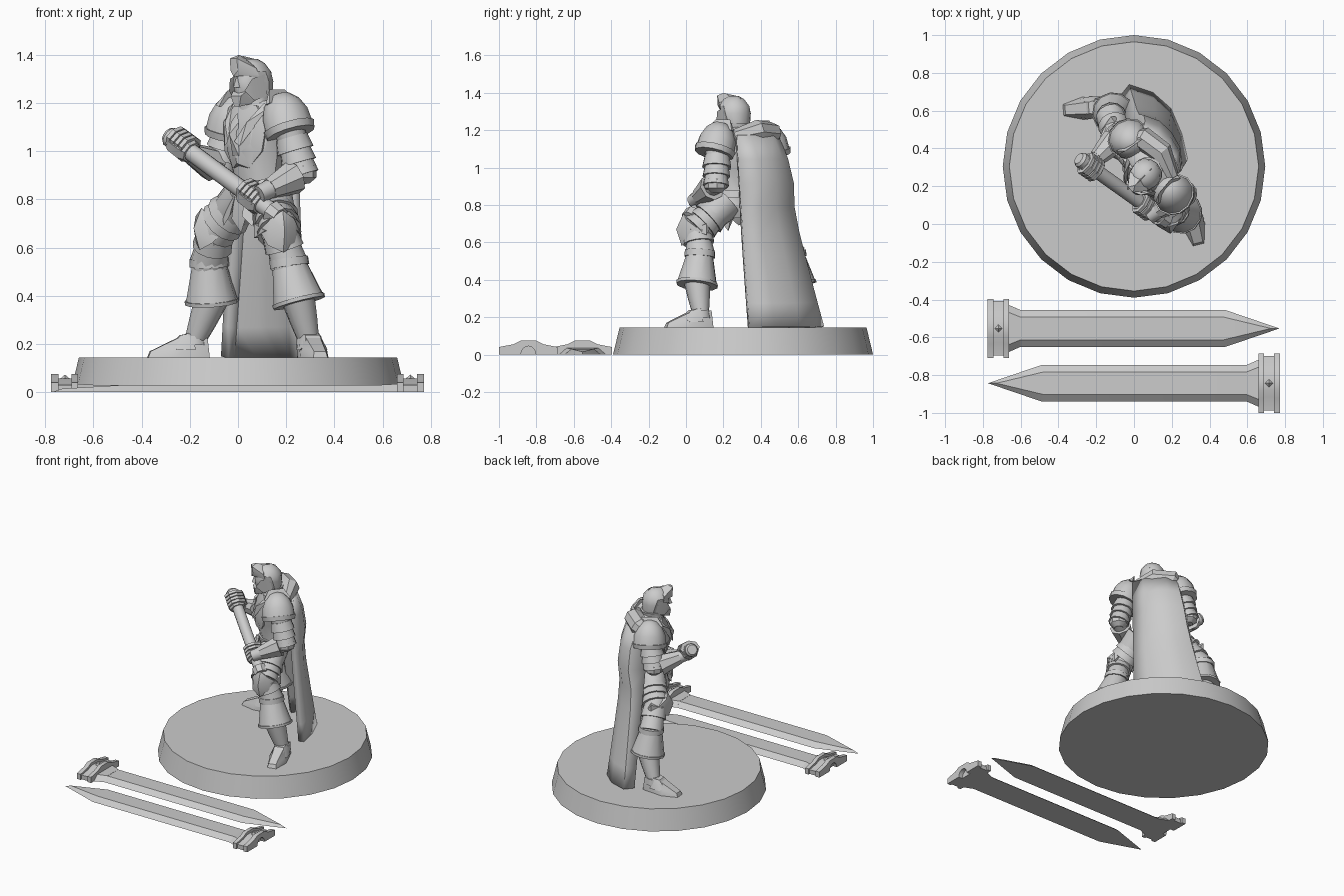
import bpy, bmesh, math
from mathutils import Vector, Matrix

cube = bpy.data.objects.get("Cube")
if cube:
    bpy.data.objects.remove(cube)

grey = bpy.data.materials.new("plain_grey")
grey.use_nodes = True
grey.diffuse_color = (0.6, 0.6, 0.6, 1)
grey.node_tree.nodes["Principled BSDF"].inputs["Base Color"].default_value = (0.6, 0.6, 0.6, 1)
parts = []


def place(loc=(0, 0, 0), yaw=0, pitch=0, roll=0):
    """Frame whose own front is -y, turned by yaw, then moved."""
    return (Matrix.Translation(loc) @ Matrix.Rotation(math.radians(yaw), 4, 'Z')
            @ Matrix.Rotation(math.radians(pitch), 4, 'X')
            @ Matrix.Rotation(math.radians(roll), 4, 'Y'))


def finish(name, bm, frame=Matrix()):
    bmesh.ops.recalc_face_normals(bm, faces=bm.faces)
    bm.transform(frame)
    me = bpy.data.meshes.new(name)
    bm.to_mesh(me)
    bm.free()
    ob = bpy.data.objects.new(name, me)
    bpy.context.scene.collection.objects.link(ob)
    me.materials.append(grey)
    parts.append(ob)
    return ob


def bridge(bm, rings, cap=True):
    n = len(rings[0])
    for a, b in zip(rings, rings[1:]):
        for i in range(n):
            j = (i + 1) % n
            bm.faces.new((a[i], a[j], b[j], b[i]))
    if cap:
        bm.faces.new(rings[0])
        bm.faces.new(rings[-1])


def stack(name, rings, frame=Matrix(), n=12):
    """Elliptical rings (z, half width, half depth, y shift) joined upward."""
    bm = bmesh.new()
    turn = [2 * math.pi * i / n for i in range(n)]
    bridge(bm, [[bm.verts.new((w * math.sin(t), s + d * math.cos(t), z)) for t in turn]
                for z, w, d, s in rings])
    return finish(name, bm, frame)


def tube(name, path, radii, n=12):
    """Round limb along a path of points."""
    path = [Vector(p) for p in path]
    bm, rings = bmesh.new(), []
    for i, (p, r) in enumerate(zip(path, radii)):
        q = (path[min(i + 1, len(path) - 1)] - path[max(i - 1, 0)]).to_track_quat('Z', 'Y')
        rings.append([bm.verts.new(p + q @ Vector((r * math.cos(t), r * math.sin(t), 0)))
                      for t in [2 * math.pi * k / n for k in range(n)]])
    bridge(bm, rings)
    return finish(name, bm)


def hull(name, pts, frame=Matrix(), mirror=True):
    """Convex plate through a few points, mirrored in x."""
    bm = bmesh.new()
    for x, y, z in pts:
        for s in ((1, -1) if mirror and x else (1,)):
            bm.verts.new((s * x, y, z))
    out = bmesh.ops.convex_hull(bm, input=bm.verts)
    bmesh.ops.delete(bm, geom=list({v for v in out["geom_interior"] if isinstance(v, bmesh.types.BMVert)}),
                     context='VERTS')
    bmesh.ops.dissolve_limit(bm, angle_limit=0.02, verts=bm.verts, edges=bm.edges)
    return finish(name, bm, frame)


def prism(name, outline, x0, x1, frame):
    bm = bmesh.new()
    bridge(bm, [[bm.verts.new((x, y, z)) for y, z in outline] for x in (x0, x1)])
    return finish(name, bm, frame)


def lames(name, a, b, ra, rb, count):
    """Overlapping armour bands from a to b."""
    a, b = Vector(a), Vector(b)
    for i in range(count):
        t, u = i / count, (i + 1.15) / count
        r = ra + (rb - ra) * t
        tube(f"{name}_{i + 1}", [a.lerp(b, t), a.lerp(b, u)], [r * 0.9, r * 1.05])


# Round stand
stack("stand", [(0, 0.695, 0.695, 0), (0.145, 0.66, 0.66, 0)], place((0, 0.305, 0)), 24)

# Two loose blades with their guards, lying flat
arch = [(0.04 * math.cos(t), 0.045 * math.sin(t)) for t in [math.pi * k / 8 for k in range(9)]]
rim = [(0.157, 0), (0.157, 0.04), (0.08, 0.055), (0.04, 0.075),
       (-0.04, 0.075), (-0.08, 0.055), (-0.157, 0.04), (-0.157, 0)]
core = [(y * 0.92, z * 0.75) for y, z in rim]
for label, f in (("first", place((-0.775, -0.553, 0))), ("second", place((0.772, -0.843, 0), 180))):
    blade = [(x, s * y, z) for s in (1, -1) for x, y, z in
             ((0.1, 0.097, 0), (1.26, 0.097, 0), (0.1, 0.06, 0.03), (1.25, 0.06, 0.03))]
    hull(label + "_blade", blade + [(1.545, 0, 0), (1.5, 0, 0.015)], f, False)
    hull(label + "_blade_root", [(x, s * y, z) for s in (1, -1) for x, y, z in
         ((0.1, 0.13, 0), (0.175, 0.097, 0), (0.1, 0.09, 0.035), (0.175, 0.06, 0.031))], f, False)
    prism(label + "_guard_outer_rim", rim + arch[::-1], 0, 0.03, f)
    prism(label + "_guard_core", core, 0.03, 0.085, f)
    prism(label + "_guard_inner_rim", rim, 0.085, 0.112, f)
    hull(label + "_guard_stud", [(0.03, 0, 0.05), (0.085, 0, 0.05), (0.057, 0.028, 0.05),
                                 (0.057, -0.028, 0.05), (0.057, 0, 0.073)], f, False)

# Legs: thigh, banded armour, knee plate, flared greave, shin and boot
legs = {
    "left": [(.13, .22, .82), (.17, .06, .67), (.21, .075, .54), (.25, .06, .385), (.295, .08, .21), 14, 12],
    "right": [(.04, .34, .82), (-.09, .47, .68), (-.12, .56, .54), (-.11, .585, .385), (-.18, .62, .21), -85, -55],
}
for side, (hip, knee, top, low, ankle, foot_yaw, knee_yaw) in legs.items():
    tube(side + "_thigh", [hip, knee, top], [0.098, 0.078, 0.066])
    mid = Vector(hip).lerp(Vector(knee), 0.4)
    lames(side + "_thigh_band", mid, knee, 0.094, 0.088, 3)
    lames(side + "_knee_band", knee, top, 0.08, 0.074, 2)
    f = place(knee, knee_yaw)
    hull(side + "_knee_plate", [(0.085, -0.01, 0), (0.05, -0.07, 0.05), (0, -0.115, 0.0), (0.06, -0.06, -0.06),
                                (0, -0.075, 0.085), (0, -0.085, -0.09)], f)
    hull(side + "_knee_wing", [(0.1, 0.03, 0.03), (0.1, 0.03, -0.03), (0.07, -0.05, 0.0), (0.085, 0.05, 0)], f)
    tube(side + "_greave", [top, low], [0.07, 0.107])
    rim_end = Vector(low) + (Vector(low) - Vector(top)) * 0.1
    tube(side + "_greave_rim", [low, rim_end], [0.113, 0.112])
    tube(side + "_greave_collar", [Vector(top) + Vector((0, 0, 0.015)), Vector(top).lerp(Vector(low), 0.12)],
         [0.082, 0.083])
    tube(side + "_shin", [low, Vector(low).lerp(Vector(ankle), 0.5), ankle], [0.07, 0.058, 0.043])
    f = place((ankle[0], ankle[1], 0.145), foot_yaw)
    hull(side + "_boot", [(0.035, 0.06, 0), (0.06, -0.09, 0), (0.03, -0.195, 0), (0.035, 0.05, 0.09), (0.032, -0.03, 0.1),
                          (0.05, -0.1, 0.04), (0.025, -0.185, 0.025)], f)
    hull(side + "_boot_plate", [(0.055, 0.0, 0.03), (0.06, -0.075, 0.03), (0.04, -0.01, 0.1), (0.03, -0.06, 0.092),
                                (0.04, -0.1, 0.05)], f)
    tube(side + "_boot_cuff", [Vector(ankle) - Vector((0, 0, 0.015)), Vector(ankle) + Vector((0, 0, 0.025))],
         [0.055, 0.05])

# Hips, belt and chest, turned to the figure's right
body = place((0.09, 0.29, 0), -50)
stack("torso", [(0.73, 0.09, 0.075, 0), (0.8, 0.125, 0.095, 0), (0.88, 0.105, 0.085, -0.01), (1.0, 0.14, 0.11, -0.02),
                (1.1, 0.165, 0.115, -0.01), (1.18, 0.13, 0.09, 0.0), (1.22, 0.06, 0.06, -0.01)], body)
stack("belt", [(0.84, 0.128, 0.1, 0), (0.88, 0.122, 0.098, -0.01)], body)
hull("breastplate", [(0.05, -0.1, 0.93), (0.12, -0.09, 1.0), (0.14, -0.08, 1.12), (0.07, -0.08, 1.19),
                     (0, -0.15, 1.08), (0, -0.125, 0.95), (0.08, 0, 1.0), (0.08, 0, 1.17)], body)
hull("breast_ridge", [(0.02, -0.13, 0.98), (0.025, -0.135, 1.12), (0, -0.165, 1.07), (0, -0.12, 1.16)], body)
for s, label in ((1, "left"), (-1, "right")):
    hull(label + "_chest_strap", [(s * x, y, z) for x, y, z in ((0.02, -0.155, 1.04), (0.05, -0.15, 1.02),
         (0.1, -0.06, 1.2), (0.13, -0.06, 1.18), (0.07, -0.13, 1.12))], body, False)
    hull(label + "_hip_plate", [(s * x, y, z) for x, y, z in ((0.03, -0.1, 0.84), (0.12, -0.06, 0.84),
         (0.04, -0.13, 0.73), (0.13, -0.09, 0.72), (0.09, -0.12, 0.69), (0.08, -0.04, 0.8))], body, False)
hull("front_cloth", [(0.035, -0.1, 0.85), (0.045, -0.115, 0.72), (0, -0.1, 0.66), (0, -0.06, 0.8)], body)
stack("gorget", [(1.16, 0.1, 0.085, -0.01), (1.21, 0.075, 0.07, -0.02), (1.235, 0.08, 0.075, -0.02)], body)

# Helmeted head
head = place((0.055, 0.255, 1.2), -45)
stack("head", [(0, 0.045, 0.045, 0), (0.03, 0.055, 0.06, -0.015), (0.09, 0.065, 0.075, -0.01),
               (0.15, 0.055, 0.06, -0.005), (0.17, 0.03, 0.035, 0)], head)
stack("helmet", [(0.03, 0.07, 0.055, 0.035), (0.09, 0.083, 0.075, 0.02), (0.13, 0.08, 0.083, 0.005),
                 (0.165, 0.055, 0.06, 0.0), (0.183, 0.02, 0.03, 0)], head)
hull("brow_peak", [(0.075, -0.03, 0.115), (0.07, -0.04, 0.145), (0, -0.105, 0.11), (0.022, -0.1, 0.135),
                   (0.02, -0.105, 0.185), (0, -0.07, 0.2), (0, -0.02, 0.18)], head)
hull("helmet_crest", [(0.012, -0.07, 0.165), (0.012, 0.09, 0.11), (0, -0.05, 0.195), (0, 0.05, 0.178)], head)
hull("nose", [(0.013, -0.08, 0.065), (0, -0.105, 0.065), (0, -0.085, 0.115)], head)
hull("beard", [(0.04, -0.065, 0.05), (0.03, -0.09, 0.03), (0.015, -0.085, -0.015), (0.04, -0.02, 0.0)], head)
for s, label in ((1, "left"), (-1, "right")):
    hull(label + "_cheek_guard", [(s * x, y, z) for x, y, z in ((0.08, 0.0, 0.12), (0.065, -0.06, 0.1),
         (0.045, -0.085, 0.05), (0.06, -0.04, 0.01), (0.075, 0.02, 0.03))], head, False)

# Arms: layered shoulder, banded sleeve, flared gauntlet and fist
arms = {
    "left": [(.195, .17, 1.15), (.265, .16, .91), (.085, .04, .82), -40, 22],
    "right": [(-.02, .44, 1.14), (-.075, .47, .93), (-.235, .31, 1.01), -55, -15],
}
for side, (shoulder, elbow, hand, yaw, roll) in arms.items():
    s, e, h = Vector(shoulder), Vector(elbow), Vector(hand)
    tube(side + "_upper_arm", [s, s.lerp(e, 0.5), e], [0.07, 0.062, 0.05])
    f = place(shoulder, yaw, 0, -roll)
    stack(side + "_shoulder_cap", [(-0.06, 0.1, 0.108, 0), (0.0, 0.098, 0.102, 0), (0.05, 0.078, 0.08, 0),
                                   (0.085, 0.045, 0.045, 0), (0.095, 0.01, 0.01, 0)], f)
    stack(side + "_shoulder_rim", [(-0.085, 0.102, 0.108, 0), (-0.055, 0.108, 0.115, 0)], f)
    hull(side + "_shoulder_ridge", [(0.012, -0.09, 0.05), (0.012, 0.09, 0.05), (0, 0.05, 0.115),
                                    (0, -0.05, 0.115), (0, 0, 0.06)], f)
    lames(side + "_sleeve_band", s.lerp(e, 0.38), e, 0.075, 0.063, 3)
    stack(side + "_elbow_guard", [(-0.045, 0.03, 0.03, 0), (-0.02, 0.06, 0.06, 0), (0.03, 0.062, 0.062, 0)],
          place(elbow, yaw), 8)
    tube(side + "_forearm", [e, h], [0.05, 0.038])
    tube(side + "_gauntlet", [e.lerp(h, 0.18), e.lerp(h, 0.75)], [0.073, 0.045], 8)

# Two-handed grip
a, b = Vector((-0.275, 0.335, 1.055)), Vector((0.16, 0.025, 0.735))
d = (b - a).normalized()
tube("grip", [a, b], [0.037, 0.037])
tube("grip_pommel", [a - d * 0.025, a - d * 0.01, a + d * 0.05], [0.032, 0.043, 0.043])
tube("grip_collar", [b - d * 0.03, b + d * 0.02], [0.05, 0.045], 8)
for side, t in (("left", 0.77), ("right", 0.1)):
    c = a.lerp(b, t)
    q = d.to_track_quat('Z', 'Y').to_matrix().to_4x4()
    stack(side + "_fist", [(-0.05, 0.05, 0.045, 0), (-0.03, 0.06, 0.056, 0), (0.03, 0.062, 0.058, 0),
                           (0.055, 0.05, 0.046, 0)], Matrix.Translation(c) @ q, 8)
    for k in range(4):
        stack(f"{side}_finger_{k + 1}", [(k * 0.024 - 0.048, 0.066, 0.05, 0.015), (k * 0.024 - 0.03, 0.066, 0.05, 0.015)],
              Matrix.Translation(c) @ q, 8)

# Cloak: shoulder edge swept down and out to the hem
collar = [(-.01, .44), (.05, .475), (.11, .45), (.16, .40), (.2, .34), (.225, .27)]
hem = [(-.055, .67), (-.02, .72), (.09, .68), (.18, .6), (.235, .47), (.265, .335)]
bm, rows = bmesh.new(), []
for k in range(9):
    t = k / 8
    row = []
    for i, (p, q) in enumerate(zip(collar, hem)):
        swell = 0.035 * math.sin(math.pi * min(1, 2.5 * t)) if 0 < i < 5 else 0
        x, y = (p[m] + (q[m] - p[m]) * t ** 1.15 for m in (0, 1))
        row.append(bm.verts.new((x + swell * 0.6, y + swell, 1.17 - 1.025 * t)))
    rows.append(row)
for r, s in zip(rows, rows[1:]):
    for i in range(len(r) - 1):
        bm.faces.new((r[i], r[i + 1], s[i + 1], s[i]))
cloak = finish("cloak", bm)
thick = cloak.modifiers.new("thickness", 'SOLIDIFY')
thick.thickness, thick.offset = 0.04, 0
tube("cloak_mantle", [(-.03, .45, 1.13), (.05, .45, 1.18), (.14, .38, 1.19), (.2, .25, 1.16)],
     [0.04, 0.065, 0.065, 0.04], 8)

# Keep hard edges, soften the shallow ones
bpy.ops.object.select_all(action='DESELECT')
for ob in parts:
    ob.select_set(True)
bpy.context.view_layer.objects.active = parts[0]
bpy.ops.object.shade_smooth_by_angle(angle=math.radians(32))
